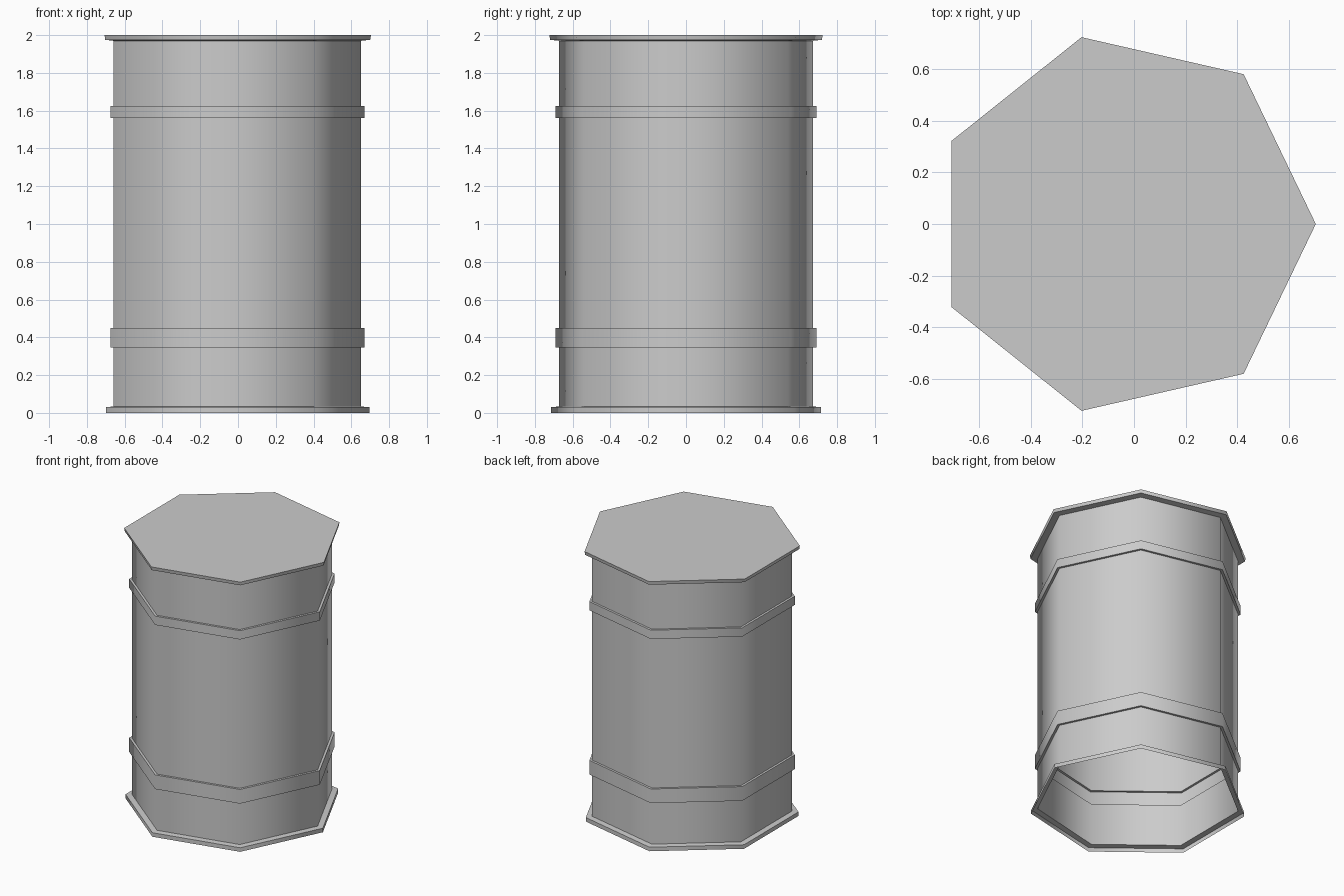
import bpy, bmesh, math

if "Cube" in bpy.data.objects:
    bpy.data.objects.remove(bpy.data.objects["Cube"])

SIDES = 7
CX, CY = -0.038, 0.0
BODY = 0.69
BAND = 0.708

# Single-walled barrel profile (radius, z), open at the bottom
profile = [
    (0.733, 0.0), (0.733, 0.03), (BODY, 0.034),       # bottom rim
    (BODY, 0.345), (BAND, 0.345), (BAND, 0.45), (BODY, 0.45),   # lower band
    (BODY, 1.56), (BAND, 1.56), (BAND, 1.625), (BODY, 1.625),   # upper band
    (BODY, 1.97), (0.738, 1.975), (0.742, 2.0),       # lid rim
]

bm = bmesh.new()


def ring(radius, z):
    return [bm.verts.new((CX + radius * math.cos(a), CY + radius * math.sin(a), z))
            for a in (2 * math.pi * i / SIDES for i in range(SIDES))]


rings = [ring(r, z) for r, z in profile]

# Walls between successive rings
for low, high in zip(rings, rings[1:]):
    for i in range(SIDES):
        j = (i + 1) % SIDES
        bm.faces.new((low[i], low[j], high[j], high[i]))

# Flat lid
bm.faces.new(rings[-1])

mesh = bpy.data.meshes.new("barrel")
bm.to_mesh(mesh)
bm.free()
barrel = bpy.data.objects.new("barrel", mesh)
bpy.context.collection.objects.link(barrel)

# Smooth around the sides, sharp at ledges and lid
bpy.context.view_layer.objects.active = barrel
barrel.select_set(True)
bpy.ops.object.shade_smooth_by_angle(angle=math.radians(60))
